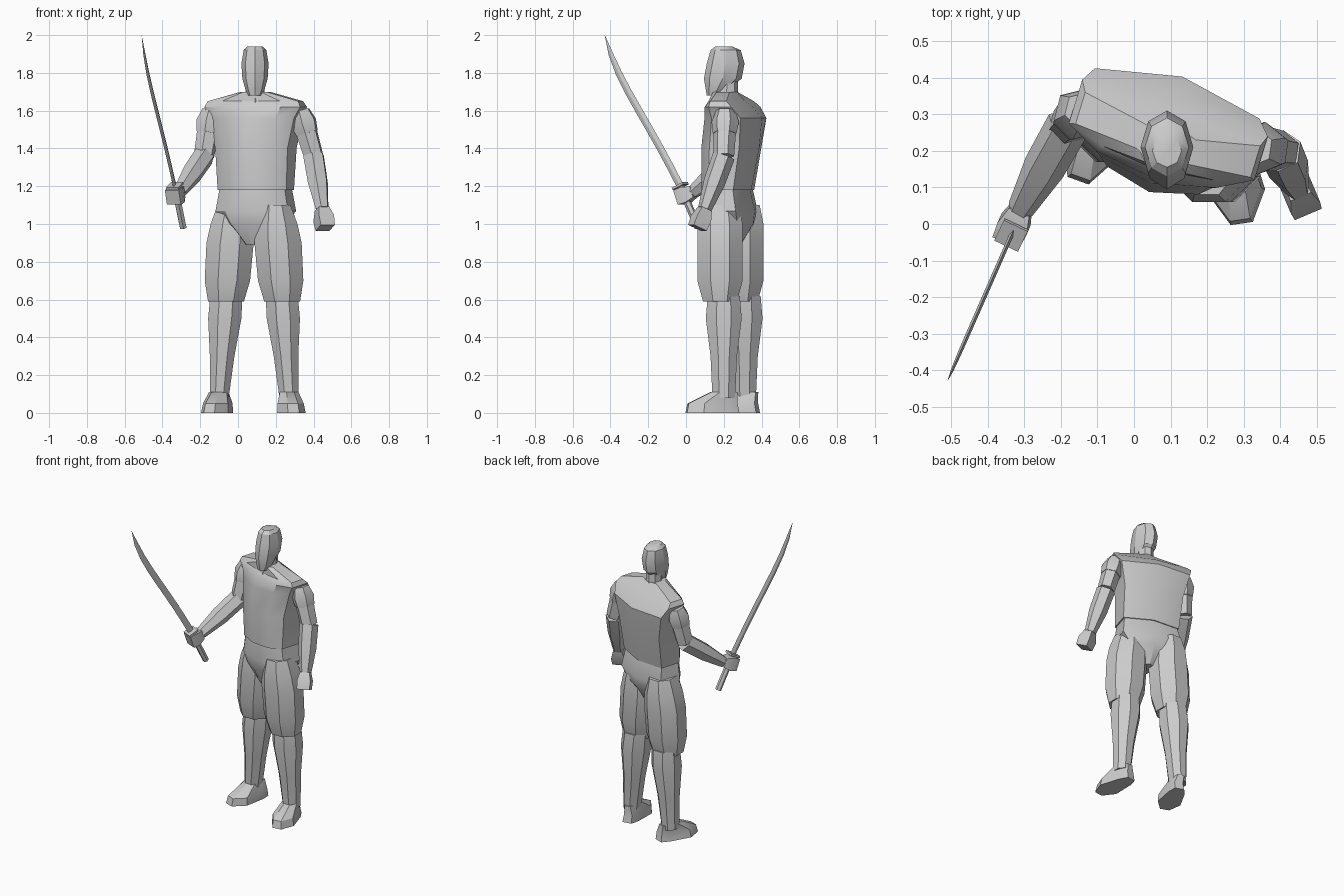
import bpy
import bmesh
from math import pi, cos, sin, radians
from mathutils import Vector, Matrix

default_cube = bpy.data.objects.get("Cube")
if default_cube:
    bpy.data.objects.remove(default_cube, do_unlink=True)

# Single plain grey material
grey = bpy.data.materials.new("plain_grey")
grey.use_nodes = True
colour = (.6, .6, .6, 1)
grey.diffuse_color = colour
grey.node_tree.nodes["Principled BSDF"].inputs["Base Color"].default_value = colour


def mirrored(half):
    """Close a right-hand half outline into a symmetric cross-section."""
    return half + [(-x, y) for x, y in reversed(half) if x > 0]


def pointed(sides):
    """Regular outline with a corner at the front."""
    angles = [2 * pi * i / sides for i in range(sides)]
    return [(sin(angle), -cos(angle)) for angle in angles]


def flat(sides):
    """Regular outline with a flat side at the front."""
    angles = [(2 * i + 1) * pi / sides for i in range(sides)]
    radius = 1 / cos(pi / sides)
    return [(radius * sin(angle), -radius * cos(angle)) for angle in angles]


TORSO = mirrored([(0, -1), (.65, -.8), (1, -.4), (1, .6), (0, .9)])
FOOT = mirrored([(.4, -1), (1, -.4), (.7, .6), (.4, 1)])


def loft(name, profile, rings, turn=0, follow=False):
    """Skin a profile through rings of centre, half width and half depth.
    Rings lie level, or square to the path when follow is set."""
    bm = bmesh.new()
    centres = [Vector(centre) for centre, width, depth in rings]
    level = Matrix.Rotation(radians(turn), 3, "Z")
    loops = []
    for i, (centre, width, depth) in enumerate(rings):
        across, back = level.col[0], level.col[1]
        if follow:
            ahead = centres[min(i + 1, len(rings) - 1)]
            along = (ahead - centres[max(i - 1, 0)]).normalized()
            across = Vector((0, 0, 1)).cross(along).normalized()
            back = along.cross(across)
        loops.append([bm.verts.new(centres[i] + across * u * width + back * v * depth)
                      for u, v in profile])
    count = len(profile)
    for low, high in zip(loops, loops[1:]):
        for i in range(count):
            j = (i + 1) % count
            bm.faces.new((low[i], low[j], high[j], high[i]))
    bm.faces.new(loops[0])
    bm.faces.new(loops[-1])
    bmesh.ops.recalc_face_normals(bm, faces=bm.faces)
    mesh = bpy.data.meshes.new(name)
    bm.to_mesh(mesh)
    bm.free()
    mesh.materials.append(grey)
    part = bpy.data.objects.new(name, mesh)
    bpy.context.collection.objects.link(part)
    bpy.ops.object.select_all(action="DESELECT")
    part.select_set(True)
    bpy.context.view_layer.objects.active = part
    bpy.ops.object.shade_smooth_by_angle(angle=radians(30))


def trunk(name, profile, stations, turn=0):
    """Upright body part from stations of height, y, half width, half depth."""
    rings = [((.09, y, z), width, depth) for z, y, width, depth in stations]
    loft(name, profile, rings, turn)


def bone(name, start, end, radii, sides=6):
    """Faceted limb between two joints, with radii spread evenly along it."""
    last = len(radii) - 1
    rings = [(start.lerp(end, i / last), radius, radius)
             for i, radius in enumerate(radii)]
    loft(name, flat(sides), rings, follow=True)


# Head and neck
trunk("head", pointed(8), [
    (1.68, .15, .035, .04),
    (1.71, .165, .05, .06),
    (1.77, .195, .067, .1),
    (1.85, .21, .072, .1),
    (1.92, .21, .06, .08),
    (1.94, .2, .04, .045)])
trunk("neck", pointed(8), [
    (1.62, .21, .07, .08),
    (1.7, .215, .05, .06),
    (1.8, .22, .05, .055)])

# Sleeveless tunic and hips, twisted towards the sword side
twist = -17
trunk("tunic", TORSO, [
    (1.18, .225, .19, .14),
    (1.4, .245, .2, .165),
    (1.56, .265, .235, .16),
    (1.62, .245, .265, .125),
    (1.65, .235, .25, .09),
    (1.7, .21, .07, .07)], twist)
trunk("hips", TORSO, [
    (.89, .22, .04, .08),
    (1, .235, .15, .14),
    (1.07, .235, .2, .15),
    (1.19, .225, .18, .13)], twist)


def leg(name, side, y, toe_turn):
    """Trouser leg, lower leg and foot, splayed outwards towards the ground."""
    def at(z, back=0):
        return (.085 + side * (.19 - .07 * z), y + back, z)

    thigh = [(.59, .095, .09), (.7, .12, .12), (.9, .125, .12),
             (1, .11, .12), (1.1, .08, .1)]
    loft(name + "_thigh", flat(8), [(at(z), w, d) for z, w, d in thigh])
    calf = [(.08, .05, .06), (.3, .065, .07), (.5, .088, .095), (.62, .085, .085)]
    loft(name + "_calf", flat(8), [(at(z, .02), w, d) for z, w, d in calf])
    foot = [(at(0, -.04), .076, .14), (at(.05, -.04), .07, .13),
            (at(.11, .02), .05, .07)]
    loft(name + "_foot", FOOT, foot, toe_turn)


leg("left", 1, .18, 8)
leg("right", -1, .29, -20)


def arm(name, shoulder, elbow, wrist, knuckles):
    """Sleeve cap, upper arm, forearm and fist along four joints."""
    bone(name + "_sleeve", shoulder, shoulder.lerp(elbow, .5), [.045, .063, .055])
    bone(name + "_upper_arm", shoulder, elbow, [.045, .052, .048])
    bone(name + "_forearm", elbow, wrist, [.052, .05, .032])
    bone(name + "_hand", wrist, knuckles, [.03, .043, .04], sides=4)


# Left arm hangs down, right arm reaches forward
arm("left", Vector((.33, .21, 1.6)), Vector((.4, .2, 1.36)),
    Vector((.445, .1, 1.08)), Vector((.462, .06, .98)))
arm("right", Vector((-.14, .31, 1.6)), Vector((-.18, .27, 1.36)),
    Vector((-.31, .04, 1.17)), Vector((-.345, -.04, 1.14)))

# Sword handle and guard
pommel = Vector((-.29, .065, .98))
collar = Vector((-.335, -.03, 1.2))
tip = Vector((-.51, -.43, 2))
bone("sword_handle", pommel, collar, [.017, .017])
loft("sword_guard", flat(4), [
    (pommel.lerp(collar, t), .036, .034) for t in (.98, 1.03)], follow=True)

# Blade bows forward and narrows to the tip
bow = Vector((-.4, -.9, 0)) * .03
steps = 8
blade = []
for i in range(steps + 1):
    t = i / steps
    taper = 1.02 - t ** 8
    blade.append((collar.lerp(tip, t) + bow * sin(pi * t * t),
                  .006 * taper, .02 * taper))
loft("sword_blade", pointed(4), blade, follow=True)
